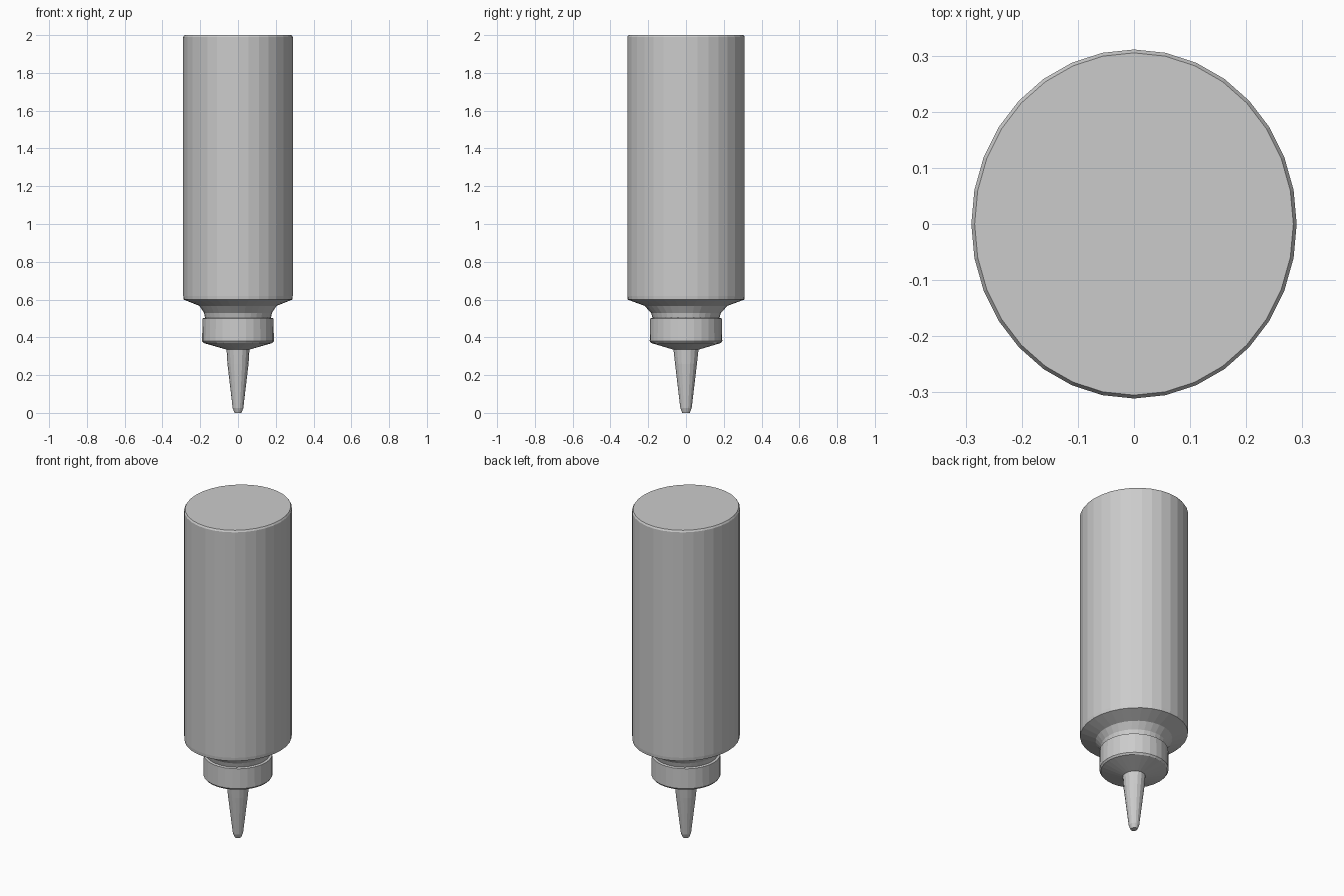
import bpy, bmesh
from math import sin, cos, pi

if "Cube" in bpy.data.objects:
    bpy.data.objects.remove(bpy.data.objects["Cube"])


def lathe(name, rings, sides):
    """Closed solid from (x radius, y radius, z) rings, listed bottom to top."""
    bm = bmesh.new()
    loops = []
    for rx, ry, z in rings:
        loops.append([bm.verts.new((rx * cos(2 * pi * i / sides),
                                    ry * sin(2 * pi * i / sides), z))
                      for i in range(sides)])
    for a, b in zip(loops, loops[1:]):
        for i in range(sides):
            j = (i + 1) % sides
            bm.faces.new((a[i], a[j], b[j], b[i]))
    bm.faces.new(loops[0][::-1])
    bm.faces.new(loops[-1])
    mesh = bpy.data.meshes.new(name)
    bm.to_mesh(mesh)
    bm.free()
    obj = bpy.data.objects.new(name, mesh)
    bpy.context.collection.objects.link(obj)
    return obj


# Bottle body with sloping shoulder and neck
lathe("bottle_body", [
    (0.170, 0.170, 0.48),
    (0.180, 0.185, 0.53),
    (0.205, 0.220, 0.567),
    (0.288, 0.309, 0.60),
    (0.290, 0.311, 0.62),
    (0.290, 0.311, 1.99),
    (0.284, 0.305, 2.00),
], 32)

# Screw cap with a shallow conical face
lathe("screw_cap", [
    (0.060, 0.068, 0.335),
    (0.182, 0.184, 0.37),
    (0.190, 0.192, 0.38),
    (0.188, 0.190, 0.50),
    (0.170, 0.170, 0.505),
], 28)

# Tapered nozzle with a rounded tip
lathe("nozzle", [
    (0.018, 0.020, 0.00),
    (0.028, 0.030, 0.025),
    (0.056, 0.058, 0.26),
    (0.062, 0.069, 0.36),
], 16)
